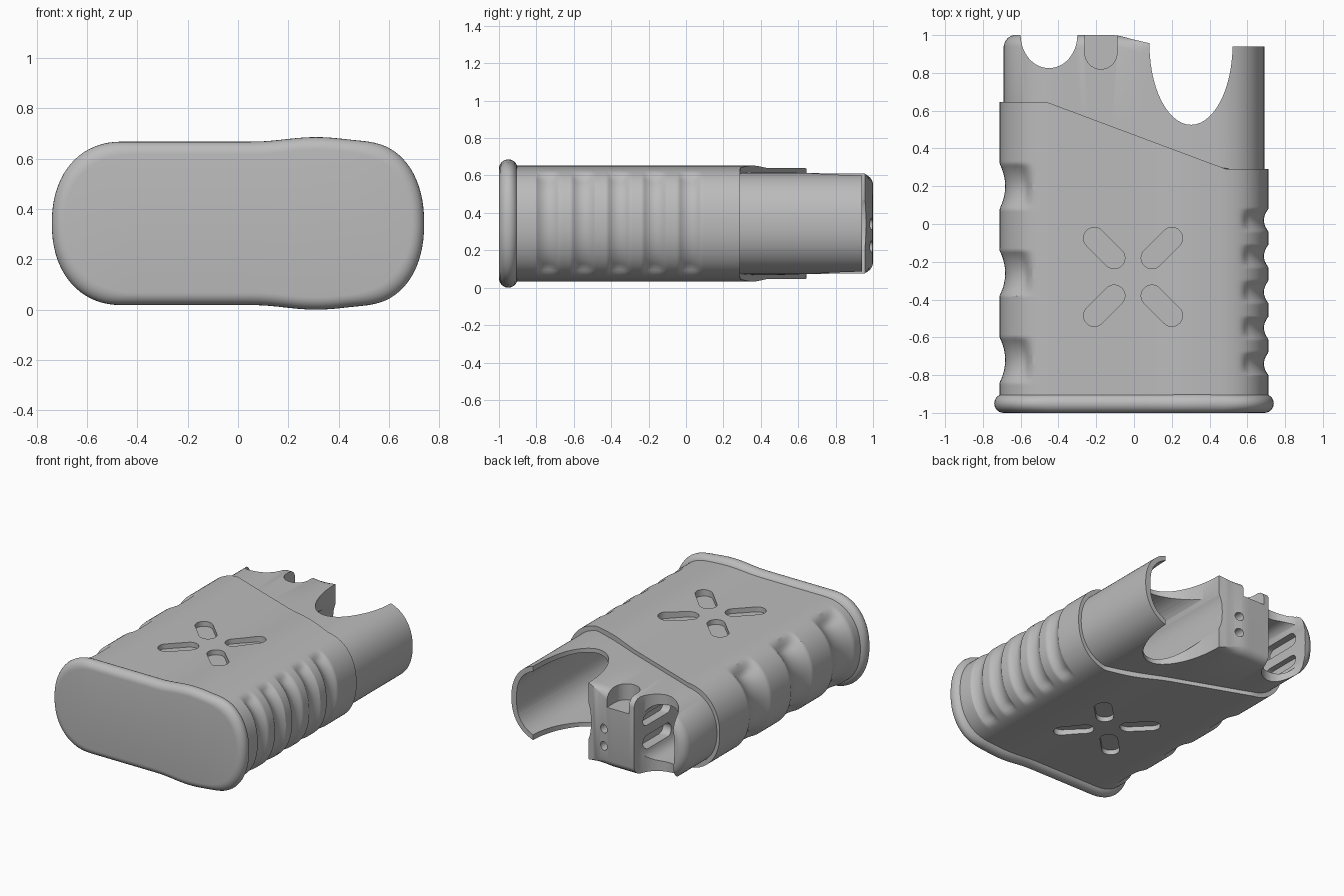
import bpy, bmesh, math

if "Cube" in bpy.data.objects:
    bpy.data.objects.remove(bpy.data.objects["Cube"], do_unlink=True)

ZC = 0.343  # height of the centre line

grey = bpy.data.materials.new("plain_grey")
grey.use_nodes = True
grey.diffuse_color = (0.5, 0.5, 0.5, 1)
grey.node_tree.nodes["Principled BSDF"].inputs["Base Color"].default_value = (0.5, 0.5, 0.5, 1)


def signed_pow(v, p):
    return math.copysign(abs(v) ** p, v)


def smoothstep(a, b, v):
    t = min(1, max(0, (v - a) / (b - a)))
    return t * t * (3 - 2 * t)


def ramp(v, x0, y0, x1, y1):
    return y0 + (y1 - y0) * min(1, max(0, (v - x0) / (x1 - x0)))


def section(hx, hz, bulge, arc=18, flat=26):
    """Rounded cross-section in x, z with a swelling over the round chamber."""
    ar, al, p = 0.25, 0.28, 2 / 2.2
    top = []
    for i in range(arc + 1):
        t = math.pi / 2 * i / arc
        top.append((hx - ar + ar * signed_pow(math.cos(t), p), hz * signed_pow(math.sin(t), p)))
    for i in range(1, flat):
        top.append((hx - ar + (al + ar - 2 * hx) * i / flat, hz))
    for i in range(arc + 1):
        t = math.pi / 2 * (1 - i / arc)
        top.append((al - hx - al * signed_pow(math.cos(t), p), hz * signed_pow(math.sin(t), p)))
    swell = []
    for x, z in top:
        u = min(1, abs(x - 0.31) / 0.25)
        swell.append((x, z + bulge * (z / hz) * 0.5 * (1 + math.cos(math.pi * u))))
    swell[0], swell[-1] = (hx, 0), (-hx, 0)
    return swell + [(x, -z) for x, z in swell[-2:0:-1]]


def finish(name, bm, smooth=True):
    bmesh.ops.recalc_face_normals(bm, faces=bm.faces)
    mesh = bpy.data.meshes.new(name)
    bm.to_mesh(mesh)
    bm.free()
    ob = bpy.data.objects.new(name, mesh)
    bpy.context.collection.objects.link(ob)
    mesh.materials.append(grey)
    return ob


def shade(ob):
    bpy.ops.object.select_all(action="DESELECT")
    ob.select_set(True)
    bpy.context.view_layer.objects.active = ob
    bpy.ops.object.shade_smooth_by_angle(angle=math.radians(32))


def loft(name, rings):
    """Skin a list of rings and close both ends with mirrored strips."""
    bm = bmesh.new()
    rows = [[bm.verts.new(p) for p in ring] for ring in rings]
    n = len(rows[0])
    for a, b in zip(rows, rows[1:]):
        for i in range(n):
            j = (i + 1) % n
            bm.faces.new((a[i], a[j], b[j], b[i]))
    for row in (rows[0], rows[-1]):
        for i in range(n // 2):
            ids = dict.fromkeys((i, i + 1, n - i - 1, (n - i) % n))
            bm.faces.new([row[k] for k in ids])
    return finish(name, bm)


def prism(bm, outline, lo, hi, place):
    """Extrude a closed outline from lo to hi; place maps (u, v, w) to a point."""
    ends = [[bm.verts.new(place(u, v, w)) for u, v in outline] for w in (lo, hi)]
    n = len(outline)
    for i in range(n):
        j = (i + 1) % n
        bm.faces.new((ends[0][i], ends[0][j], ends[1][j], ends[1][i]))
    for e in ends:
        bm.faces.new(e)


def oval(cx, cy, rx, ry, power=2, n=56):
    angles = [math.tau * i / n for i in range(n)]
    return [(cx + rx * signed_pow(math.cos(a), 2 / power),
             cy + ry * signed_pow(math.sin(a), 2 / power)) for a in angles]


def capsule(x0, y0, x1, y1, r, n=14):
    base = math.atan2(y1 - y0, x1 - x0)
    pts = []
    for cx, cy, start in ((x1, y1, base - math.pi / 2), (x0, y0, base + math.pi / 2)):
        for i in range(n + 1):
            a = start + math.pi * i / n
            pts.append((cx + r * math.cos(a), cy + r * math.sin(a)))
    return pts


def along_z(u, v, w):
    return (u, v, w)


def along_y(u, v, w):
    return (u, w, v)


def along_x(u, v, w):
    return (w, u, v)


def carve(ob, parts):
    """Subtract a group of prisms from an object."""
    bm = bmesh.new()
    for part in parts:
        prism(bm, *part)
    cutter = finish("cutter", bm)
    cutter.hide_render = True
    mod = ob.modifiers.new("carve", "BOOLEAN")
    mod.operation, mod.solver, mod.object = "DIFFERENCE", "EXACT", cutter
    bpy.context.view_layer.objects.active = ob
    bpy.ops.object.modifier_apply(modifier=mod.name)
    bpy.data.objects.remove(cutter, do_unlink=True)


# Base rim: rounded band with a flat front
rings = []
for i in range(13):
    t = -math.pi / 2 + math.pi * i / 12
    inset = 0.05 * (1 - math.cos(t))
    rings.append([(x, -0.95 + 0.05 * math.sin(t), z + ZC)
                  for x, z in section(0.74 - inset, 0.325 - inset, 0.018)])
rim = loft("base_rim", rings)
shade(rim)


# Finger grooves on the left-hand edge, grip ribs on the other
def groove_depth(y, nx):
    depth = 0
    if nx < 0:
        for c in (0.2, -0.26, -0.72):
            u = (y - c) / 0.12
            corner = 0.03 + 0.05 * (1 - abs(nx))
            depth = max(depth, (1 - u * u) * corner * smoothstep(0.3, 0.65, -nx))
    else:
        for i in range(5):
            u = (y - 0.02 + 0.19 * i) / 0.06
            depth = max(depth, (1 - u * u) * 0.024 * smoothstep(0.4, 0.65, nx))
    return depth


def body_end(x):
    return ramp(x, -0.46, 0.645, 0.49, 0.29)


def collar_end(x):
    return ramp(x, -0.1, 1.0, 0.09, 0.955) - ramp(x, 0.3, 0, 0.4, 0.015)


# Housing: grooved sleeve, slanted step, then the narrower collar
outer = section(0.712, 0.296, 0.014)
inner = section(0.69, 0.268, 0.006)
count = len(outer)
rows = 140
rings = []
for r in range(rows + 1):
    ring = []
    for i, (x, z) in enumerate(outer):
        y = -0.95 + (body_end(x) + 0.95) * r / rows
        (ax, az), (bx, bz) = outer[i - 1], outer[(i + 1) % count]
        length = math.hypot(bx - ax, bz - az)
        nx, nz = (bz - az) / length, -(bx - ax) / length
        d = groove_depth(y, nx)
        ring.append((x - nx * d, y, z - nz * d + ZC))
    rings.append(ring)
rings.append([(x, body_end(x), z + ZC) for x, z in inner])
for back, inset in ((0.06, 0), (0.035, 0.007), (0.015, 0.022), (0.004, 0.04), (0, 0.055)):
    ring = []
    for x, z in inner:
        k = inset * (1 - smoothstep(-0.1, 0.1, x))
        ring.append((x * (1 - k / 0.69), collar_end(x) - back, z * (1 - k / 0.268) + ZC))
    if inset == 0:
        ring = [(x, collar_end(x) - back, z + ZC) for x, z in inner]
    rings.append(ring)
housing = loft("housing", rings)

# Deep chamber and the smaller socket beside it
carve(housing, [(oval(0.355, ZC, 0.295, 0.245, 2.6), -0.85, 1.2, along_y),
                (oval(-0.455, ZC, 0.155, 0.2, 3.5), 0.45, 1.2, along_y)])

# Thumb cutout and small scallop through the collar
carve(housing, [(oval(0.302, 0.95, 0.22, 0.425), -0.2, 0.9, along_z),
                (oval(-0.45, 1.0, 0.15, 0.175), -0.2, 0.9, along_z)])

# Notch in the middle block and its pin holes
carve(housing, [(capsule(-0.175, 0.905, -0.175, 1.2, 0.085), 0.5, 0.9, along_z),
                (oval(-0.06, 0.22, 0.03, 0.03), 0.88, 1.2, along_y),
                (oval(-0.06, 0.34, 0.03, 0.03), 0.88, 1.2, along_y)])

# Long recesses in the socket walls
carve(housing, [(capsule(0.64, ZC + s * 0.08, 0.86, ZC + s * 0.08, 0.045), -0.65, -0.24, along_x)
                for s in (-1, 1)])

# Four diagonal slots on the top and the bottom
slots = []
for sx in (-1, 1):
    for sy in (-1, 1):
        shape = capsule(-0.005 + sx * 0.1, -0.28 + sy * 0.1,
                        -0.005 + sx * 0.205, -0.28 + sy * 0.205, 0.057)
        for s in (-1, 1):
            slots.append((shape, ZC + s * 0.262, ZC + s * 0.4, along_z))
carve(housing, slots)
shade(housing)
